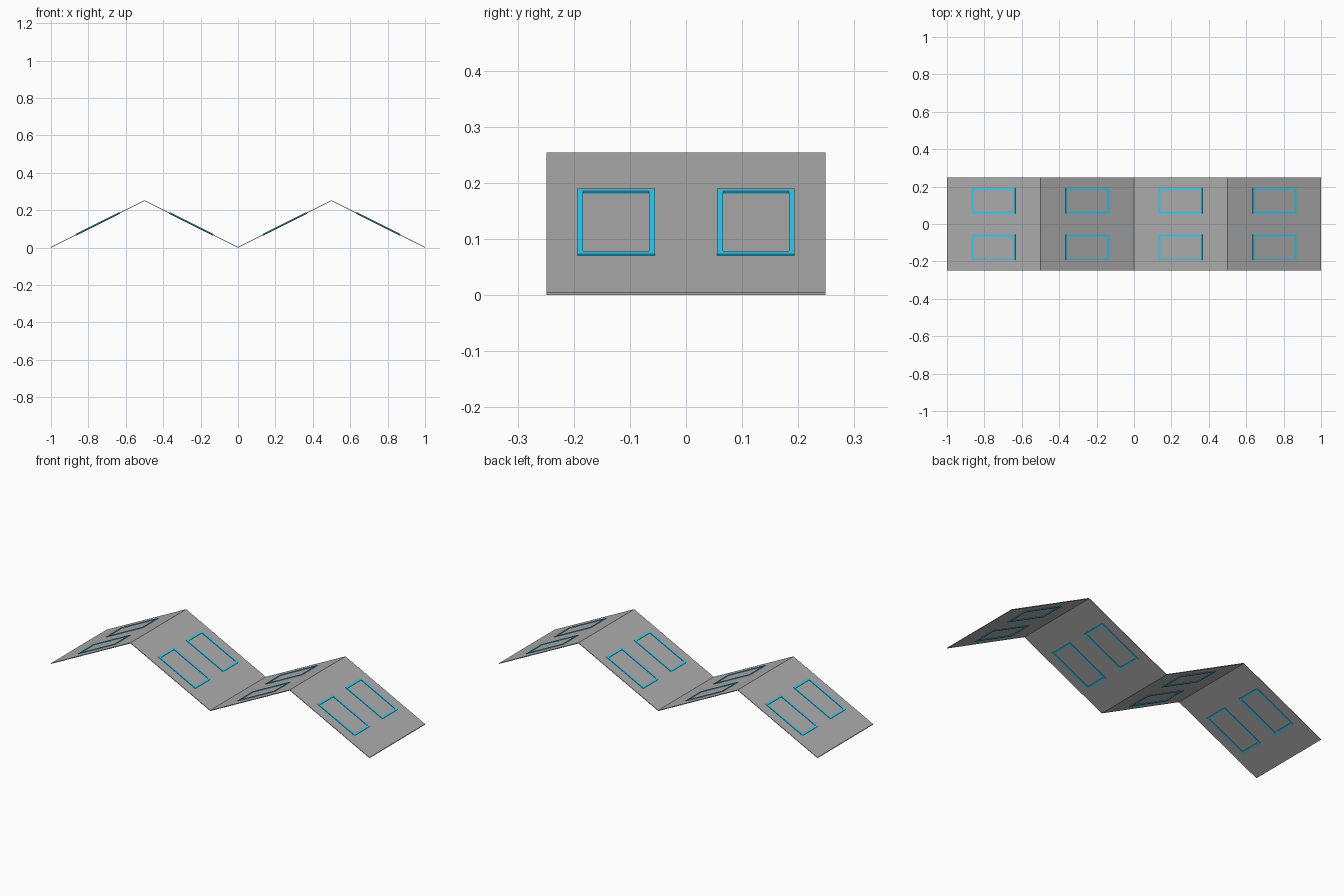
import bpy, bmesh, math
from mathutils import Matrix

if "Cube" in bpy.data.objects:
    bpy.data.objects.remove(bpy.data.objects["Cube"])

SKIN = 0.004                    # vertical thickness of the folded sheet
HALF_DEPTH = 0.249
RISE = 0.25
SLOPE = math.atan2(RISE, 0.5)


def make_material(name, color):
    mat = bpy.data.materials.new(name)
    mat.diffuse_color = (*color, 1)
    mat.use_nodes = True
    mat.node_tree.nodes["Principled BSDF"].inputs["Base Color"].default_value = mat.diffuse_color
    return mat


blue = make_material("window_blue", (0.03, 0.64, 0.95))
grey = make_material("roof_grey", (0.42, 0.42, 0.42))


def make_object(name, bm, material):
    bmesh.ops.recalc_face_normals(bm, faces=bm.faces[:])
    mesh = bpy.data.meshes.new(name)
    bm.to_mesh(mesh)
    bm.free()
    mesh.materials.append(material)
    obj = bpy.data.objects.new(name, mesh)
    bpy.context.collection.objects.link(obj)
    return obj


def extrude(bm, faces, offset):
    ext = bmesh.ops.extrude_face_region(bm, geom=faces)
    verts = [g for g in ext["geom"] if isinstance(g, bmesh.types.BMVert)]
    bmesh.ops.translate(bm, verts=verts, vec=offset)


# Folded roof sheet: zigzag strip given a small thickness
bm = bmesh.new()
rows = []
for i in range(5):
    x, z = -1 + 0.5 * i, RISE * (i % 2)
    rows.append([bm.verts.new((x, y, z)) for y in (-HALF_DEPTH, HALF_DEPTH)])
for a, b in zip(rows, rows[1:]):
    bm.faces.new((a[0], b[0], b[1], a[1]))
extrude(bm, bm.faces[:], (0, 0, SKIN))
make_object("folded_roof", bm, grey)


# Rectangular window frame lying along a slope, showing on both sides of the sheet
def window_frame(name, x, y, angle, length=0.26, width=0.1385, bar=0.0105, thick=0.01):
    bm = bmesh.new()
    loops = []
    for inset in (0, bar):
        hx, hy = length / 2 - inset, width / 2 - inset
        loops.append([bm.verts.new((sx * hx, sy * hy, -thick / 2))
                      for sx, sy in ((-1, -1), (1, -1), (1, 1), (-1, 1))])
    outer, inner = loops
    for i in range(4):
        j = (i + 1) % 4
        bm.faces.new((outer[i], outer[j], inner[j], inner[i]))
    extrude(bm, bm.faces[:], (0, 0, thick))
    obj = make_object(name, bm, blue)
    obj.matrix_world = (Matrix.Translation((x, y, RISE / 2 + SKIN / 2))
                        @ Matrix.Rotation(angle, 4, "Y"))


# Two windows on each of the four slopes
for i in range(4):
    angle = -SLOPE if i % 2 == 0 else SLOPE
    for side, y in (("front", -0.1245), ("back", 0.1245)):
        window_frame(f"window_frame_{side}_{i + 1}", -0.75 + 0.5 * i, y, angle)
